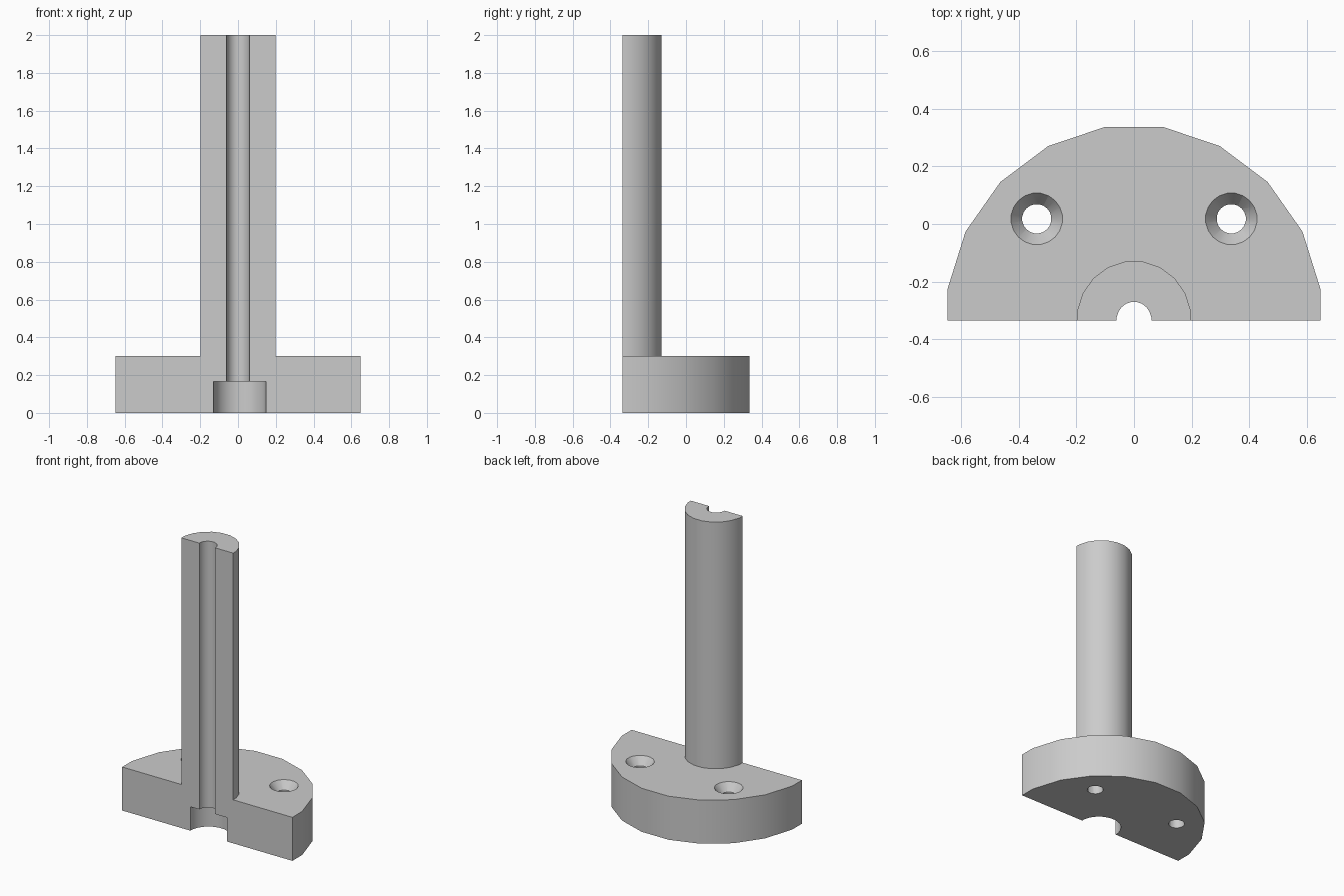
import bpy
import bmesh
from math import radians
from mathutils import Matrix

cube = bpy.data.objects.get("Cube")
if cube:
    bpy.data.objects.remove(cube, do_unlink=True)

CUT_Y = -0.335      # plane of the half section
SIDES = 20

grey = bpy.data.materials.new("plain_grey")
grey.use_nodes = True
grey.diffuse_color = (0.6, 0.6, 0.6, 1)
grey.node_tree.nodes["Principled BSDF"].inputs["Base Color"].default_value = (0.6, 0.6, 0.6, 1)


def make_object(name, bm):
    mesh = bpy.data.meshes.new(name)
    bm.to_mesh(mesh)
    bm.free()
    mesh.materials.append(grey)
    obj = bpy.data.objects.new(name, mesh)
    bpy.context.collection.objects.link(obj)
    return obj


def cylinder(name, x, y, z0, z1, rx, ry, top_scale=1.0):
    """Upright faceted cylinder or cone with a flat facet facing the back."""
    bm = bmesh.new()
    place = (Matrix.Translation((x, y, (z0 + z1) / 2))
             @ Matrix.Diagonal((rx, ry, 1, 1))
             @ Matrix.Rotation(radians(180 / SIDES), 4, "Z"))
    bmesh.ops.create_cone(bm, cap_ends=True, segments=SIDES, radius1=1,
                          radius2=top_scale, depth=z1 - z0, matrix=place)
    return make_object(name, bm)


def combine(target, tool, operation):
    mod = target.modifiers.new(operation, "BOOLEAN")
    mod.operation = operation
    mod.solver = "EXACT"
    mod.object = tool
    bpy.context.view_layer.objects.active = target
    bpy.ops.object.modifier_apply(modifier=mod.name)
    bpy.data.objects.remove(tool, do_unlink=True)


# Round flange with the stem standing on it
body = cylinder("flanged_stem", 0, CUT_Y, 0, 0.3, 0.657, 0.68)
combine(body, cylinder("stem", 0, CUT_Y, 0.1, 2, 0.2, 0.207), "UNION")

# Central bore and wider socket below it
combine(body, cylinder("bore", 0, CUT_Y, 0.1, 2.2, 0.061, 0.065), "DIFFERENCE")
combine(body, cylinder("socket", 0.01, CUT_Y, -0.2, 0.165, 0.141, 0.141), "DIFFERENCE")

# Countersunk screw holes
for x in (-0.338, 0.338):
    combine(body, cylinder("screw_hole", x, 0.018, -0.1, 0.4, 0.051, 0.051), "DIFFERENCE")
    combine(body, cylinder("countersink", x, 0.018, 0.245, 0.355, 0.05, 0.05, 2.6), "DIFFERENCE")

# Slice away the front half
bm = bmesh.new()
bmesh.ops.create_cube(bm, size=4, matrix=Matrix.Translation((0, CUT_Y - 2, 1)))
combine(body, make_object("front_half", bm), "DIFFERENCE")

bpy.ops.object.select_all(action="DESELECT")
body.select_set(True)
bpy.context.view_layer.objects.active = body
bpy.ops.object.shade_smooth_by_angle(angle=radians(30))
